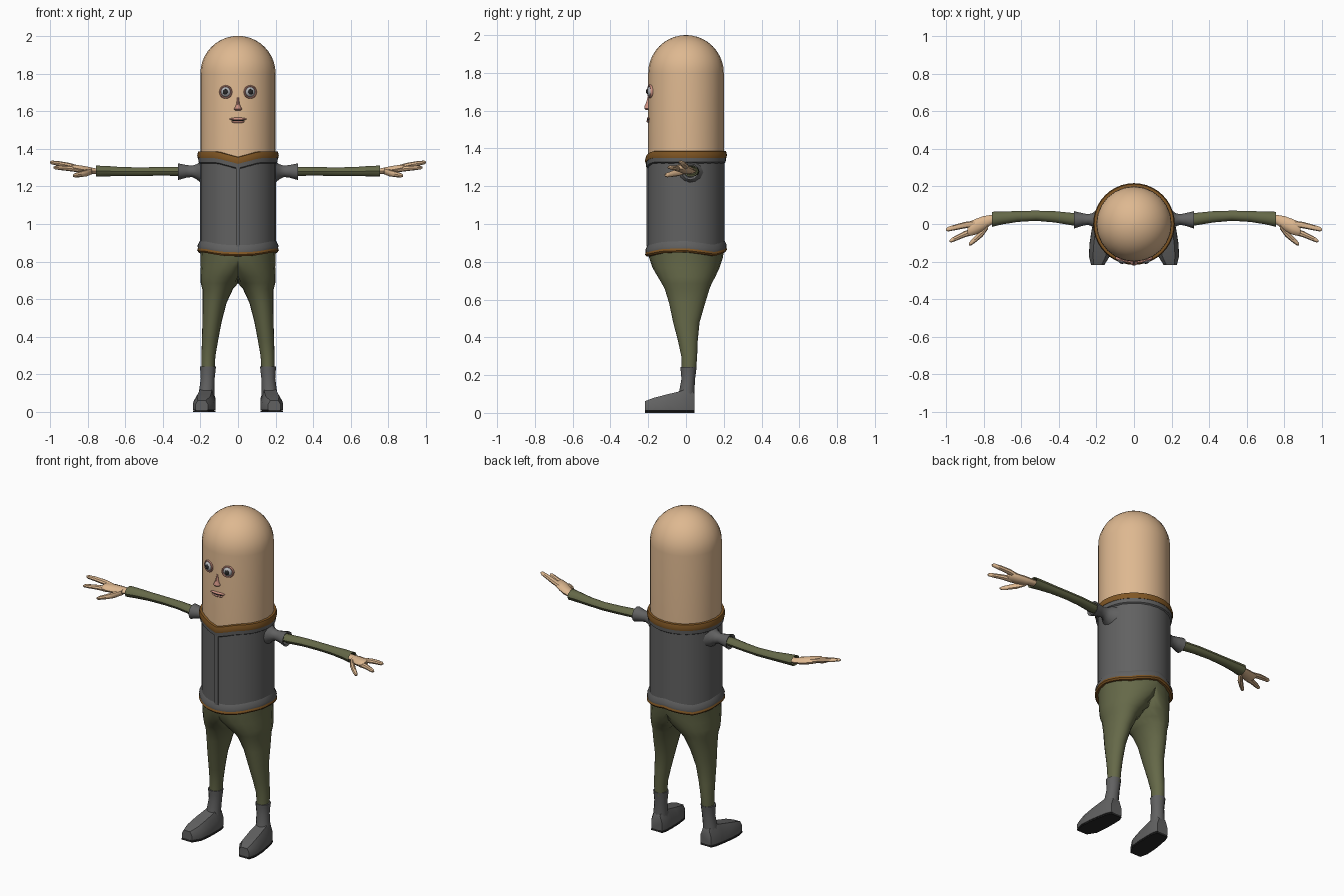
import bpy, bmesh
from math import sin, cos, pi, radians, degrees, atan2
from mathutils import Vector

if "Cube" in bpy.data.objects:
    bpy.data.objects.remove(bpy.data.objects["Cube"])


def mat(name, rgb):
    m = bpy.data.materials.new(name)
    m.diffuse_color = (*rgb, 1)
    m.use_nodes = True
    m.node_tree.nodes["Principled BSDF"].inputs["Base Color"].default_value = m.diffuse_color
    return m


SKIN = mat("skin", (0.73, 0.48, 0.28))
GREEN = mat("olive_cloth", (0.13, 0.14, 0.065))
GREY = mat("dark_grey", (0.12, 0.12, 0.12))
BROWN = mat("brown_trim", (0.22, 0.095, 0.018))
BLACK = mat("black", (0.02, 0.02, 0.02))
WHITE = mat("eye_white", (0.45, 0.45, 0.47))
PINK = mat("pink_skin", (0.6, 0.28, 0.22))


def finish(name, bm, material, mirror=False, angle=40):
    bmesh.ops.recalc_face_normals(bm, faces=bm.faces)
    me = bpy.data.meshes.new(name)
    bm.to_mesh(me)
    bm.free()
    ob = bpy.data.objects.new(name, me)
    bpy.context.collection.objects.link(ob)
    me.materials.append(material)
    bpy.ops.object.select_all(action='DESELECT')
    ob.select_set(True)
    bpy.context.view_layer.objects.active = ob
    bpy.ops.object.shade_smooth_by_angle(angle=radians(angle))
    if mirror:
        mod = ob.modifiers.new("mirror", 'MIRROR')
        mod.use_mirror_merge = False
    return ob


def loft(name, rings, material, mirror=False, angle=40, closed=False):
    """Skin a list of rings; cap the ends, or join last to first."""
    bm = bmesh.new()
    vs = [[bm.verts.new(p) for p in r] for r in rings]
    n = len(rings[0])
    pairs = list(zip(vs, vs[1:])) + ([(vs[-1], vs[0])] if closed else [])
    for a, b in pairs:
        for i in range(n):
            j = (i + 1) % n
            bm.faces.new((a[i], a[j], b[j], b[i]))
    if not closed:
        bm.faces.new(vs[0])
        bm.faces.new(vs[-1])
    return finish(name, bm, material, mirror, angle)


def ring_x(x, cy, cz, ry, rz, n=10):
    return [Vector((x, cy + ry * cos(2 * pi * i / n), cz + rz * sin(2 * pi * i / n)))
            for i in range(n)]


def ring_z(z, cx, cy, rx, ry, n=16):
    return [Vector((cx + rx * cos(2 * pi * i / n), cy + ry * sin(2 * pi * i / n), z))
            for i in range(n)]


def ball(name, loc, scale, material, mirror=False, turn=0):
    bm = bmesh.new()
    bmesh.ops.create_uvsphere(bm, u_segments=14, v_segments=8, radius=1)
    for v in bm.verts:
        v.co = Vector((v.co.x * scale[0], v.co.y * scale[1], v.co.z * scale[2]))
        c, s = cos(turn), sin(turn)
        v.co = Vector((c * v.co.x - s * v.co.y, s * v.co.x + c * v.co.y, v.co.z)) + Vector(loc)
    return finish(name, bm, material, mirror)


def lathe(profile, offset=lambda a: 0, n=40):
    """Rings round z; offset raises a ring point by its angle from the front.
    Profile entries are (radius, z, share of offset)."""
    rings = []
    for r, z, k in profile:
        ring = []
        for i in range(n):
            a = 2 * pi * i / n
            d = abs(degrees(atan2(sin(a), cos(a))))
            ring.append(Vector((r * sin(a), -r * cos(a), z + k * offset(d))))
        rings.append(ring)
    return rings


def hem_wave(d):
    pts = [(0, -.022), (22, -.02), (55, -.004), (90, 0), (135, -.02), (181, .006)]
    for (a, p), (b, q) in zip(pts, pts[1:]):
        if a <= d <= b:
            return p + (q - p) * (d - a) / (b - a)
    return 0


def neck_v(d):
    return -0.03 * max(0, 1 - d / 32)


# Head: tall capsule
dome = [(0.2 * cos(t * pi / 20), 1.8 + 0.2 * sin(t * pi / 20), 0) for t in range(10)]
loft("head", lathe([(.2, 1.3, 0)] + dome + [(.006, 2.0, 0)], n=24), SKIN)

# Vest, its rolled edges and front closure
loft("vest", lathe([(.195, .87, 1), (.203, .87, 1), (.203, 1.345, 1), (.195, 1.345, 1)],
                   lambda d: 0, 24), GREY)
loft("vest_hem", lathe([(.2, .865, 1), (.213, .868, 1), (.215, .885, 1), (.203, .91, 1)],
                       hem_wave), GREY, closed=True)
loft("neck_roll", lathe([(.2, 1.32, 1), (.21, 1.327, 1), (.212, 1.352, 1), (.2, 1.355, 1)],
                        neck_v), GREY, closed=True)
loft("collar_trim", lathe([(.197, 1.35, 1), (.214, 1.35, 1), (.217, 1.366, 1),
                           (.212, 1.385, 1), (.197, 1.387, 1)], neck_v), BROWN, closed=True)
loft("hem_trim", lathe([(.195, .85, 1), (.21, .851, 1), (.217, .86, 1), (.213, .873, 1),
                        (.195, .874, 1)], hem_wave), BROWN, closed=True)
bm = bmesh.new()
bmesh.ops.create_cube(bm, size=1)
for v in bm.verts:
    v.co = Vector((v.co.x * .022, v.co.y * .02 - .2, v.co.z * .44 + 1.1))
finish("front_closure", bm, GREY)

# Flared shoulder stubs
loft("shoulder", [ring_x(*s, n=12) for s in (
    (.17, .02, 1.275, .08, .07), (.2, .02, 1.275, .055, .055), (.22, .022, 1.278, .036, .04),
    (.245, .024, 1.28, .028, .03), (.275, .024, 1.28, .034, .034),
    (.318, .022, 1.278, .046, .044), (.312, .022, 1.278, .034, .032),
    (.29, .022, 1.278, .03, .028))], GREY, True)

# Sleeves with open cuffs
loft("sleeve", [ring_x(*s) for s in (
    (.28, .024, 1.28, .03, .024), (.33, .026, 1.28, .033, .025), (.42, .038, 1.28, .03, .024),
    (.52, .044, 1.278, .027, .024), (.62, .04, 1.279, .029, .025), (.7, .032, 1.281, .034, .029),
    (.755, .025, 1.281, .04, .031), (.75, .025, 1.281, .032, .024),
    (.715, .03, 1.281, .028, .02))], GREEN, True)

# Hands: palm, two fingers and thumb
loft("palm", [ring_x(*s) for s in (
    (.71, .032, 1.281, .022, .014), (.76, .022, 1.281, .026, .016),
    (.8, .004, 1.285, .038, .021), (.84, -.014, 1.292, .042, .021),
    (.875, -.026, 1.299, .038, .017), (.885, -.028, 1.301, .026, .01))], SKIN, True)
fingers = {
    "index_finger": ((.85, -.038, 1.29, .018), (.9, -.054, 1.296, .017),
                     (.95, -.077, 1.299, .014), (.972, -.087, 1.3, .011), (.98, -.09, 1.3, .005)),
    "outer_finger": ((.84, .002, 1.295, .017), (.9, -.006, 1.311, .017),
                     (.95, -.018, 1.321, .015), (.99, -.028, 1.327, .012), (1.0, -.03, 1.328, .005)),
    "thumb": ((.775, -.005, 1.282, .02), (.805, -.045, 1.272, .022),
              (.84, -.078, 1.264, .018), (.866, -.1, 1.259, .014), (.878, -.107, 1.257, .006)),
}
for name, path in fingers.items():
    loft(name, [ring_x(x, y, z, r, r * .85, 8) for x, y, z, r in path], SKIN, True)

# Trousers: each leg widens into half of the hips, cut flat at x = 0
legs = [ring_z(*s, n=20) for s in (
    (.22, .159, .015, .034, .038), (.3, .157, .017, .037, .042), (.38, .149, .01, .043, .052),
    (.48, .138, .002, .051, .07), (.58, .125, .006, .064, .095), (.655, .108, .006, .082, .118),
    (.685, .098, .004, .1, .132), (.72, .075, .003, .125, .152), (.77, .035, 0, .163, .178),
    (.82, 0, 0, .199, .195), (.88, 0, 0, .203, .203))]
for ring in legs:
    for p in ring:
        p.x = max(p.x, 0)
loft("trouser_leg", legs, GREEN, True, 60)

# Boots: shaft, foot and sole
loft("boot_shaft", [ring_z(*s, n=12) for s in (
    (.05, .168, .0, .045, .045), (.12, .166, .005, .04, .04), (.18, .161, .012, .037, .036),
    (.225, .16, .013, .041, .041), (.243, .16, .014, .043, .043), (.243, .16, .014, .034, .036))],
    GREY, True)


def foot_ring(y, cx, w, low, top):
    pts = ((-1, 0), (1, 0), (1, .55), (.62, 1), (-.62, 1), (-1, .55))
    return [Vector((cx + u * w, y, low + v * (top - low))) for u, v in pts]


foot = ((.046, .166, .036, .1), (.015, .168, .047, .13), (-.03, .172, .052, .115),
        (-.1, .178, .057, .098), (-.17, .184, .055, .08), (-.218, .193, .034, .062))
loft("boot_foot", [foot_ring(y, c, w, .012, h) for y, c, w, h in foot], GREY, True, 50)
loft("boot_sole", [foot_ring(y, c, w + .001, 0, .013) for y, c, w, h in foot], BLACK, True)

# Face
tilt = 0.33
ball("eyeball", (.064, -.186, 1.702), (.028, .022, .028), WHITE, True, tilt)
ball("pupil", (.067, -.203, 1.702), (.014, .008, .015), BLACK, True, tilt)
lid = []
for k in range(20):
    a = 2 * pi * k / 20
    c = Vector((.065 + .03 * cos(a), -.19 + .009 * cos(a), 1.702 + .031 * sin(a)))
    out = Vector((cos(a), 0, sin(a)))
    lid.append([c + .005 * cos(b) * out + Vector((0, .008 * sin(b), 0))
                for b in (i * pi / 3 for i in range(6))])
loft("eyelid", lid, PINK, True, closed=True)
loft("nose", [ring_z(*s, n=10) for s in (
    (1.672, 0, -.195, .005, .008), (1.64, 0, -.2, .008, .013), (1.624, 0, -.203, .014, .018),
    (1.611, 0, -.202, .022, .019), (1.603, 0, -.2, .014, .012))], PINK)
ball("upper_lip", (0, -.196, 1.558), (.048, .012, .008), PINK)
ball("lower_lip", (0, -.197, 1.544), (.036, .012, .008), PINK)
ball("mouth_line", (0, -.199, 1.551), (.036, .009, .004), BLACK)
